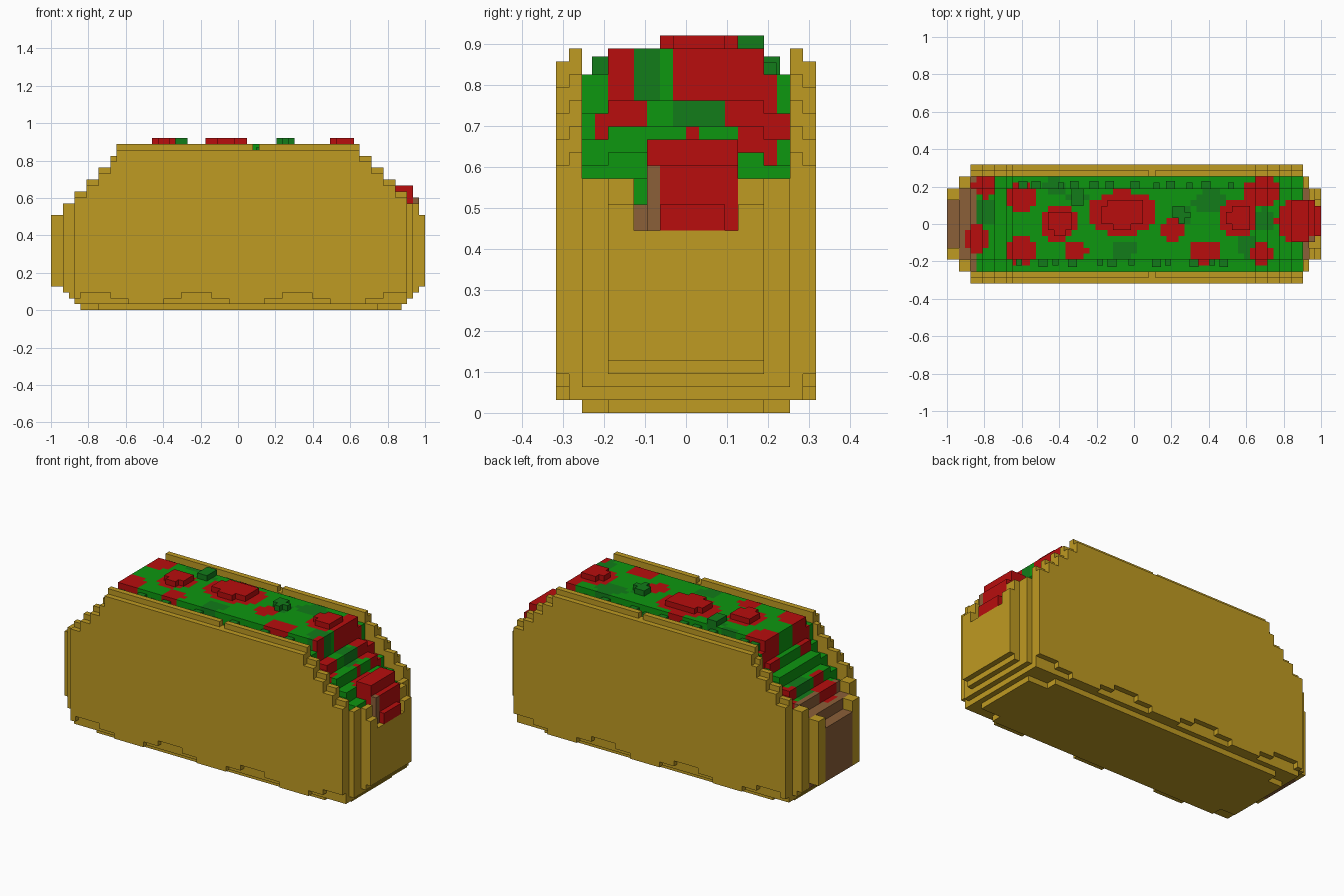
import bpy, bmesh, math, random

cube = bpy.data.objects.get("Cube")
if cube:
    bpy.data.objects.remove(cube, do_unlink=True)
random.seed(4)

# The model is built of small blocks: 63 long, 20 deep, 29 high
S = 2 / 63
LEN, DEEP, TOP = 31, 10, 28


def make_material(name, rgb):
    m = bpy.data.materials.new(name)
    m.use_nodes = True
    m.diffuse_color = (*rgb, 1)
    m.node_tree.nodes["Principled BSDF"].inputs["Base Color"].default_value = (*rgb, 1)
    return m


MATS = {
    "shell": make_material("corn gold", (0.52, 0.325, 0.016)),
    "meat": make_material("meat brown", (0.26, 0.115, 0.04)),
    "lettuce": make_material("leaf green", (0.004, 0.31, 0.005)),
    "dark_lettuce": make_material("dark green", (0.006, 0.2, 0.01)),
    "tomato": make_material("tomato red", (0.48, 0.004, 0.004)),
}

# Tomato pieces: x, y, radius x, radius y, raised
TOMATO = [
    (-.84, -.08, .07, .07, 0), (-.80, .20, .06, .06, 0), (-.60, .15, .08, .08, 0),
    (-.60, -.14, .08, .08, 0), (-.40, .01, .10, .10, 1), (-.31, -.14, .06, .06, 0),
    (-.06, .06, .18, .12, 1), (.20, -.03, .06, .06, 0), (.38, -.15, .09, .07, 0),
    (.56, .03, .10, .10, 1), (.69, .17, .10, .08, 0), (.68, -.16, .06, .07, 0),
    (.88, .02, .12, .12, 0), (.98, .03, .06, .08, 0),
]
# Darker leaves
LEAVES = [
    (-.80, .06, .07, .07, 0), (-.42, .20, .06, .05, 0), (-.30, .14, .05, .05, 1),
    (-.05, -.14, .06, .06, 0), (.25, .05, .05, .05, 1), (.41, .12, .10, .06, 0),
    (.70, .02, .06, .06, 0), (.61, -.12, .06, .06, 0),
]


def inside(spots, x, y, shrink=1.0, raised=False):
    return any(((x * S - px) / (rx * shrink)) ** 2 + ((y * S - py) / (ry * shrink)) ** 2 < 1
               for px, py, rx, ry, up in spots if up or not raised)


def rim_height(x):
    a = abs(x)
    if a <= 20:
        return TOP
    return 16 + 2 * ((32 - a if x > 0 else 31 - a) // 2)


def half_width(x):
    a = abs(x)
    if a > 29:
        return 6
    return DEEP if a <= (28 if x > 0 else 27) else 8


def in_outline(x, b, k):
    """Rounded ends and stepped underside."""
    a = abs(x)
    if b > half_width(x):
        return False
    if k < 4 and a > (27, 28, 29, 30)[k] - (x < 0):
        return False
    if k == 0:
        return b < (8 if a < 24 else 6)
    if k in (1, 2) and b > 9:
        # ragged lower edge of the outer wall
        return math.sin(x * 0.37 + 1) > (0.5 if k == 1 else -0.55)
    return True


def fill_height(x, b):
    h = rim_height(x)
    if abs(x) > 29:
        return 14
    if abs(x) > 20:
        return h - 2 if b < 6 else h - 3
    return TOP if b < 6 else TOP - 2


def block(x, y, k):
    """Name of the part that fills one block, or None."""
    b = abs(y)
    if not in_outline(x, b, k):
        return None
    w = half_width(x)
    # Shell: floor, side walls, closed end
    if k < 3:
        return "shell"
    if b > w - 2:
        h = rim_height(x)
        if b > 9 or (x == 3 and b > 8):
            h -= 1
        return "shell" if k < h else None
    if x >= 30 and k < 14:
        return "shell"
    # Filling and its raised pieces
    h = fill_height(x, b)
    red, dark = inside(TOMATO, x, y), inside(LEAVES, x, y)
    if abs(x) <= 20 and (inside(TOMATO, x, y, 0.68, True) or inside(LEAVES, x, y, 0.85, True)):
        h += 1
    if 27 <= x <= 30 and -3 < y < 4:
        h = 21 if x < 30 else 19
    elif x == 31 and -2 < y < 3:
        h = 16
    if k >= h:
        return None
    if x < -26 and not red:
        return "meat"
    if red:
        return "tomato"
    if x >= 29:
        return "meat"
    return "dark_lettuce" if dark else "lettuce"


GRID = {}
for x in range(-LEN, LEN + 1):
    for j in range(2 * DEEP):
        for k in range(TOP + 1):
            part = block(x, j - DEEP + 0.5, k)
            if part:
                GRID[x, j, k] = part


def finish(bm, name, material):
    me = bpy.data.meshes.new(name)
    bm.to_mesh(me)
    bm.free()
    me.materials.append(material)
    ob = bpy.data.objects.new(name, me)
    bpy.context.scene.collection.objects.link(ob)
    return ob


def build_part(part):
    """Skin the exposed sides of one part's blocks."""
    bm = bmesh.new()
    verts = {}

    def vert(c):
        if c not in verts:
            verts[c] = bm.verts.new(((c[0] - 0.5) * S, (c[1] - DEEP) * S, c[2] * S))
        return verts[c]

    for cell, owner in GRID.items():
        if owner != part:
            continue
        for axis in range(3):
            u, v = (axis + 1) % 3, (axis + 2) % 3
            for side in (0, 1):
                near = list(cell)
                near[axis] += 2 * side - 1
                if tuple(near) in GRID:
                    continue
                ring = []
                for du, dv in ((0, 0), (1, 0), (1, 1), (0, 1)):
                    c = list(cell)
                    c[axis] += side
                    c[u] += du
                    c[v] += dv
                    ring.append(vert(tuple(c)))
                bm.faces.new(ring if side else ring[::-1])
    finish(bm, part, MATS[part])


for part in MATS:
    build_part(part)

# Small curls of lettuce along both edges
bm = bmesh.new()
for side in (-1, 1):
    for n in range(12):
        x = -0.6 + n * 0.1 + random.uniform(-0.03, 0.03)
        size = random.choice((S, 1.5 * S))
        made = bmesh.ops.create_cube(bm, size=size)["verts"]
        bmesh.ops.translate(bm, verts=made, vec=(x, side * 0.205, 26 * S + size * 0.4))
finish(bm, "lettuce_curls", MATS["dark_lettuce"])
